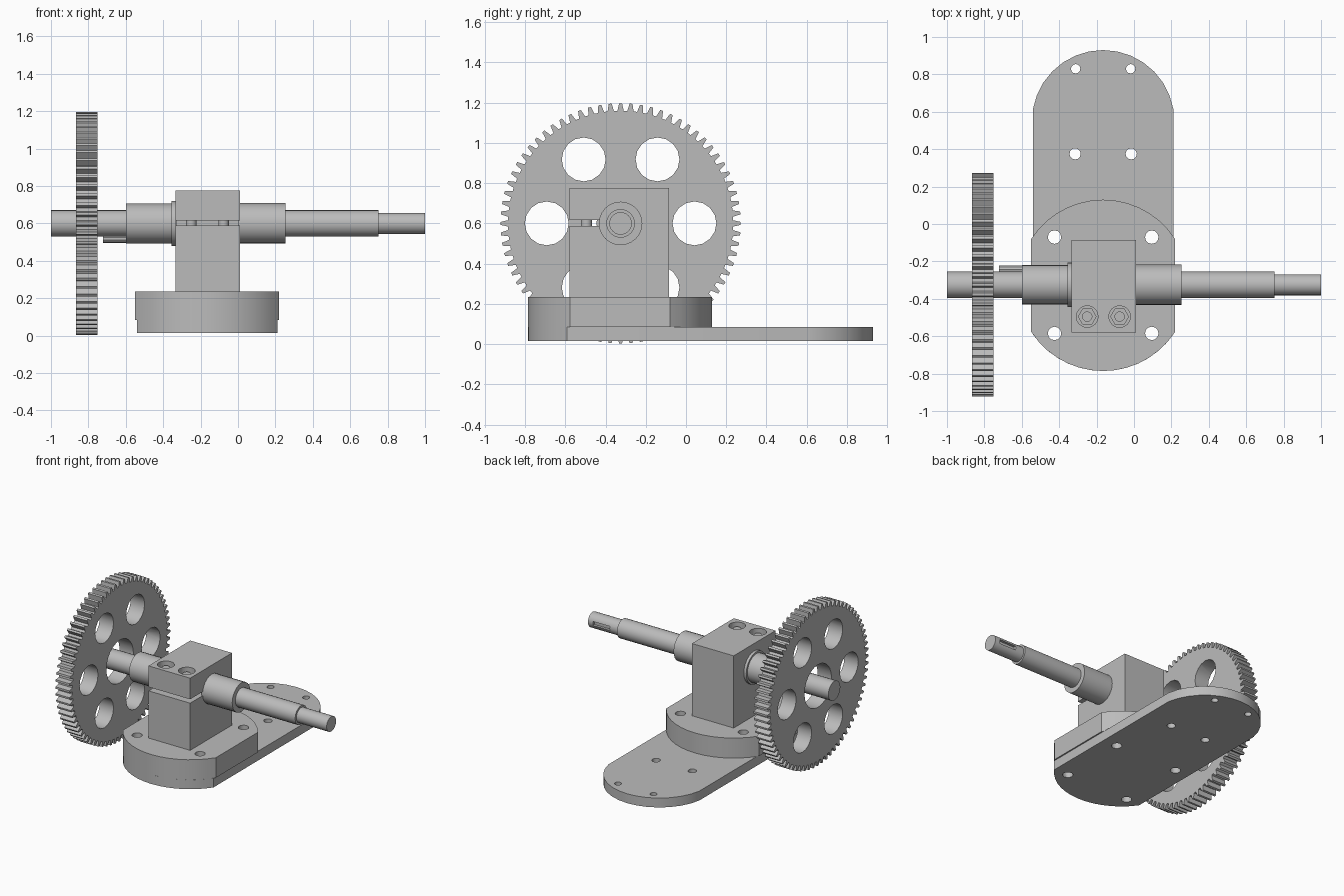
import bpy, bmesh, math
from math import pi, sin, cos, tau
from mathutils import Matrix

default = bpy.data.objects.get("Cube")
if default:
    bpy.data.objects.remove(default, do_unlink=True)

steel = bpy.data.materials.new("grey_steel")
steel.use_nodes = True
GREY = (0.5, 0.5, 0.5, 1)
steel.diffuse_color = GREY
steel.node_tree.nodes["Principled BSDF"].inputs["Base Color"].default_value = GREY

AXLE_Y, AXLE_Z, MID_X = -0.325, 0.6, -0.165
# Turns the local z axis into world x; local x points down, local y stays y
ALONG_X = Matrix.Translation((0, AXLE_Y, AXLE_Z)) @ Matrix.Rotation(pi / 2, 4, 'Y')


def prism(bm, outline, low, high, matrix=None):
    """Extrude a flat outline between two heights."""
    matrix = matrix or Matrix()
    bottom = [bm.verts.new(matrix @ Matrix.Translation((x, y, low)).translation) for x, y in outline]
    top = [bm.verts.new(matrix @ Matrix.Translation((x, y, high)).translation) for x, y in outline]
    bm.faces.new(bottom[::-1])
    bm.faces.new(top)
    for i in range(len(outline)):
        j = (i + 1) % len(outline)
        bm.faces.new((bottom[i], bottom[j], top[j], top[i]))


def ring(radius, sides=24, cx=0, cy=0):
    return [(cx + radius * cos(tau * i / sides), cy + radius * sin(tau * i / sides)) for i in range(sides)]


def box(x0, x1, y0, y1):
    return [(x0, y0), (x1, y0), (x1, y1), (x0, y1)]


def arc(radius, cy, half_width, end, steps=14):
    """Clipped circular end of a plate; end is 1 for the back, -1 for the front."""
    a = math.asin(half_width / radius)
    angles = [-a + 2 * a * i / steps for i in range(steps + 1)]
    return [(MID_X - end * radius * sin(t), cy + end * radius * cos(t)) for t in angles]


def make(name, solids, cuts=()):
    """Make an object from prisms and drill the cut prisms out of it."""
    def mesh_object(label, prisms):
        bm = bmesh.new()
        for p in prisms:
            prism(bm, *p)
        bmesh.ops.recalc_face_normals(bm, faces=bm.faces)
        mesh = bpy.data.meshes.new(label)
        bm.to_mesh(mesh)
        bm.free()
        obj = bpy.data.objects.new(label, mesh)
        bpy.context.collection.objects.link(obj)
        return obj

    obj = mesh_object(name, solids)
    bpy.ops.object.select_all(action='DESELECT')
    bpy.context.view_layer.objects.active = obj
    obj.select_set(True)
    for i, cut in enumerate(cuts):
        cutter = mesh_object("cutter", [cut])
        cutter.hide_render = True
        mod = obj.modifiers.new("drill", 'BOOLEAN')
        mod.operation, mod.solver, mod.object = 'DIFFERENCE', 'EXACT', cutter
        bpy.ops.object.modifier_apply(modifier=mod.name)
        bpy.data.objects.remove(cutter, do_unlink=True)
    obj.data.materials.clear()
    obj.data.materials.append(steel)
    bpy.ops.object.shade_smooth_by_angle(angle=math.radians(32))
    return obj


# Base plate and flange with their bolt holes
flange_holes = [(ring(0.036, 12, x, y), -0.1, 0.4) for x in (-0.425, 0.095) for y in (-0.07, -0.585)]
plate_holes = [(ring(0.03, 12, MID_X + s * 0.15, 0.375), -0.1, 0.4) for s in (-1, 1)]
plate_holes += [(ring(0.025, 12, MID_X + s * 0.147, 0.83), -0.1, 0.4) for s in (-1, 1)]
plate = arc(0.381, 0.549, 0.375, 1) + arc(0.458, -0.328, 0.375, -1)
make("base_plate", [(plate, 0.015, 0.085)], flange_holes + plate_holes)
flange = arc(0.458, -0.328, 0.385, 1) + arc(0.458, -0.328, 0.385, -1)
make("base_flange", [(flange, 0.085, 0.235)], flange_holes)

# Clamp block with a split and two counterbored bolts
bolts = [(-0.25, -0.495), (-0.077, -0.495)]
make("clamp_block", [(box(-0.335, 0.01, -0.58, -0.085), 0.235, 0.775)],
     [(box(-0.5, 0.2, -0.7, -0.4), 0.588, 0.617)]
     + [(ring(0.058, 16, x, y), 0.7, 0.9) for x, y in bolts])
for i, (x, y) in enumerate(bolts):
    make(f"clamp_nut_{i + 1}", [(ring(0.05, 6, x, y), 0.69, 0.735)])
    make(f"clamp_bolt_{i + 1}", [(ring(0.028, 12, x, y), 0.55, 0.755)])

# Stepped shaft, collars and washer
make("main_shaft", [(ring(0.071), -1, 0.75, ALONG_X)])
make("shaft_tip", [(ring(0.056), 0.74, 1, ALONG_X)],
     [(box(-0.015, 0.015, 0.035, 0.1), 0.82, 0.96, ALONG_X)])
make("right_collar", [(ring(0.106), -0.6, -0.33, ALONG_X)])
make("left_collar", [(ring(0.108), 0, 0.255, ALONG_X)])
make("washer", [(ring(0.12), -0.355, -0.335, ALONG_X)])

# Spur gear with six lightening holes
TEETH, OUTER, ROOT = 72, 0.597, 0.56
outline = []
for i in range(TEETH):
    for offset, radius in ((-0.32, ROOT), (-0.14, OUTER), (0.14, OUTER), (0.32, ROOT)):
        a = tau * (i + offset) / TEETH
        outline.append((radius * cos(a), radius * sin(a)))
holes = [(ring(0.109, 16, 0.367 * cos(a), 0.367 * sin(a)), -1, -0.5, ALONG_X)
         for a in (pi / 2 + pi / 3 * k for k in range(6))]
make("gear_wheel", [(outline, -0.865, -0.75, ALONG_X)],
     holes + [(ring(0.16), -1, -0.5, ALONG_X)])

# Gear hub with small screw holes
screws = [(ring(0.022, 10, 0.115 * cos(a), 0.115 * sin(a)), -1, -0.5, ALONG_X)
          for a in (pi / 4 + pi / 2 * k for k in range(4))]
make("gear_hub", [(ring(0.16), -0.855, -0.75, ALONG_X), (ring(0.166), -0.75, -0.722, ALONG_X)], screws)
